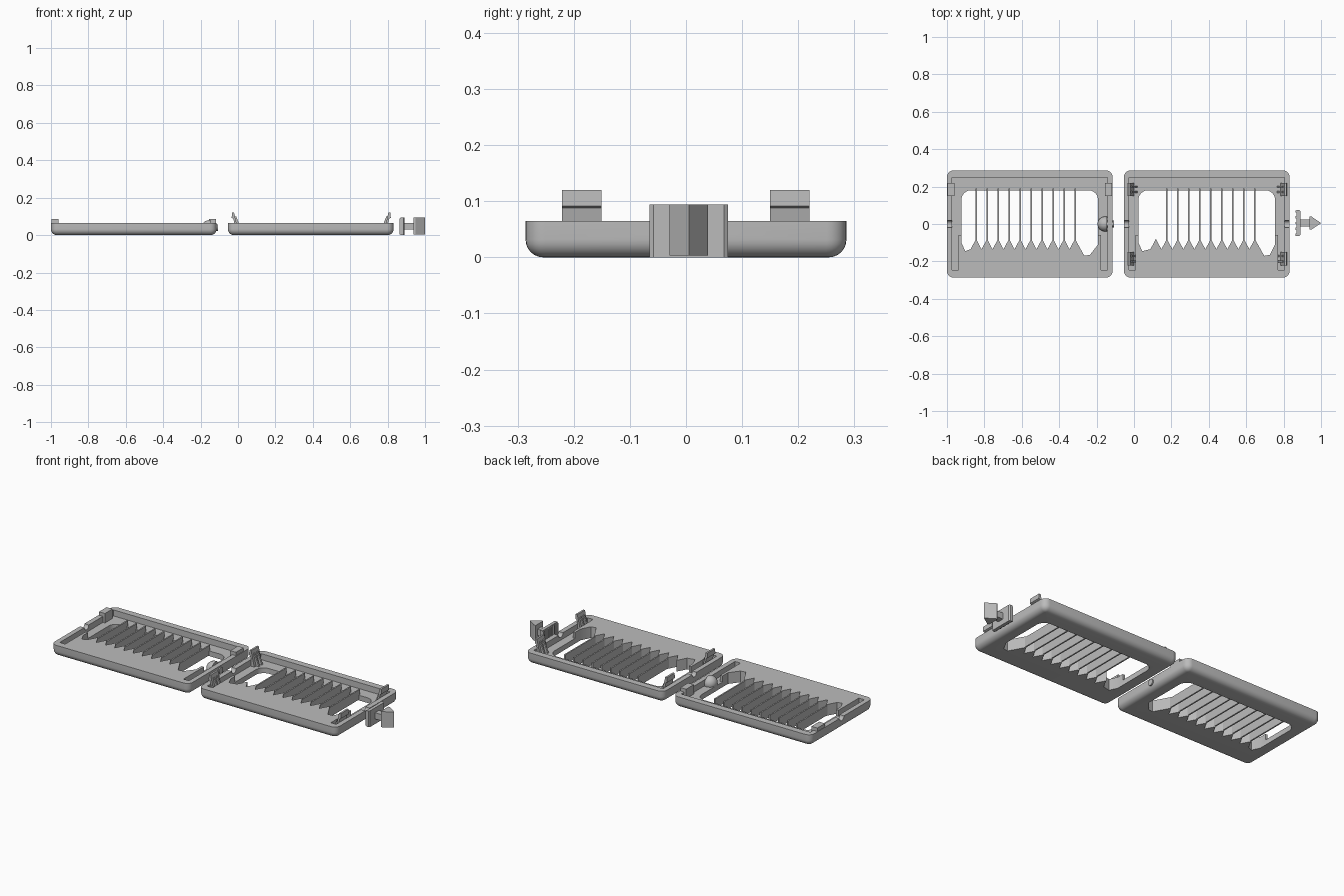
import bpy, bmesh, math
from mathutils import Matrix, Vector

cube = bpy.data.objects.get("Cube")
if cube:
    bpy.data.objects.remove(cube, do_unlink=True)

grey = bpy.data.materials.new("matte grey")
grey.use_nodes = True
grey.diffuse_color = (0.5, 0.5, 0.5, 1)
grey.node_tree.nodes["Principled BSDF"].inputs["Base Color"].default_value = (0.5, 0.5, 0.5, 1)


def finish(name, bm):
    bmesh.ops.recalc_face_normals(bm, faces=bm.faces)
    me = bpy.data.meshes.new(name)
    bm.to_mesh(me)
    bm.free()
    me.materials.append(grey)
    ob = bpy.data.objects.new(name, me)
    bpy.context.collection.objects.link(ob)
    return ob


def prism(name, outline, z0, z1, bottom_round=0.0):
    bm = bmesh.new()
    low = bm.faces.new([bm.verts.new((x, y, z0)) for x, y in outline])
    top = bmesh.ops.extrude_face_region(bm, geom=[low])["geom"]
    bmesh.ops.translate(bm, vec=(0, 0, z1 - z0),
                        verts=[g for g in top if isinstance(g, bmesh.types.BMVert)])
    if bottom_round:
        edges = [e for e in bm.edges if all(abs(v.co.z - z0) < 1e-6 for v in e.verts)]
        bmesh.ops.bevel(bm, geom=edges, offset=bottom_round, segments=6,
                        profile=0.5, affect='EDGES')
    return finish(name, bm)


def box(name, x0, x1, y0, y1, z0, z1):
    return prism(name, [(x0, y0), (x1, y0), (x1, y1), (x0, y1)], z0, z1)


def side_profile(name, points, y0, y1):
    """Extrude an x-z profile along y."""
    ob = prism(name, points, y0, y1)
    ob.data.transform(Matrix(((1, 0, 0, 0), (0, 0, 1, 0), (0, 1, 0, 0), (0, 0, 0, 1))))
    ob.data.flip_normals()
    return ob


def rod(name, x0, x1, z, r):
    bm = bmesh.new()
    bmesh.ops.create_cone(bm, cap_ends=True, segments=20, radius1=r, radius2=r, depth=x1 - x0,
                          matrix=Matrix.Translation(((x0 + x1) / 2, 0, z))
                          @ Matrix.Rotation(math.pi / 2, 4, 'Y'))
    return finish(name, bm)


def arc(cx, cy, r, start, steps=6):
    angles = [math.radians(start + 90 * i / steps) for i in range(steps + 1)]
    return [(cx + r * math.cos(a), cy + r * math.sin(a)) for a in angles]


def smooth(ob):
    ob.data.shade_smooth()
    ob.data.set_sharp_from_angle(angle=math.radians(30))


def cut(ob, cutters):
    for c in cutters:
        c.hide_render = True
        mod = ob.modifiers.new("cut", 'BOOLEAN')
        mod.operation, mod.solver, mod.object = 'DIFFERENCE', 'EXACT', c
    bpy.context.view_layer.update()
    graph = bpy.context.evaluated_depsgraph_get()
    me = bpy.data.meshes.new_from_object(ob.evaluated_get(graph))
    ob.modifiers.clear()
    ob.data = me
    for c in cutters:
        bpy.data.objects.remove(c, do_unlink=True)


W, H, RIM, FLOOR = 0.443, 0.286, 0.065, 0.03
PITCH, TEETH = 0.0588, 10


def half_shell(side, cx, first_tooth, first_fin, notch_sides):
    # Rounded tray
    r = 0.035
    outline = (arc(W - r, H - r, r, 0) + arc(r - W, H - r, r, 90)
               + arc(r - W, r - H, r, 180) + arc(W - r, r - H, r, 270))
    tray = prism(side + "_tray", outline, 0, RIM, 0.032)

    # Recess along the back and down both sides
    rx, bx = 0.415, 0.38
    recess = prism("recess_cutter", [(-rx, 0.248), (-rx, -0.246), (-bx, -0.246), (-bx, -0.06),
                                     (bx, -0.06), (bx, -0.246), (rx, -0.246), (rx, 0.248)],
                   FLOOR, 0.2)

    # Window with toothed front edge
    w, back, cr = 0.365, 0.18, 0.05
    teeth = [first_tooth + i * PITCH for i in range(TEETH)]
    edge = [(-w, -0.1), (-w + 0.02, -0.145)]
    for x in teeth:
        edge += [(x - PITCH / 2, -0.135), (x, -0.08)]
    edge += [(x + 0.05, -0.17), (x + 0.08, -0.165), (w, -0.11)]
    window = prism("window_cutter",
                   edge + arc(w - cr, back - cr, cr, 0) + arc(cr - w, back - cr, cr, 90),
                   -0.1, 0.2)

    # Cable notches in the end walls
    notches = [rod("notch_cutter", s * 0.43 - 0.03, s * 0.43 + 0.03, RIM, 0.02)
               for s in notch_sides]
    cut(tray, [recess, window] + notches)
    smooth(tray)
    parts = [tray]

    # Thin upright fins across the window
    for i, x in enumerate(teeth[first_fin:]):
        parts.append(box(f"{side}_fin_{i + 1}", x - 0.004, x + 0.004, -0.09, 0.19, 0.004, 0.06))
    for ob in parts:
        ob.location.x = cx


half_shell("right", -0.5575, -0.287, 0, [-1])
half_shell("left", 0.389, -0.272, 1, [-1, 1])

# Catch tabs on the right shell
for name, x0, x1 in (("outer", -0.998, -0.96), ("inner", -0.155, -0.118)):
    box(name + "_catch_tab", x0, x1, 0.15, 0.22, FLOOR - 0.005, 0.085)

# Domed stop and pin on the right shell
bm = bmesh.new()
bmesh.ops.create_uvsphere(bm, u_segments=24, v_segments=12, radius=0.04,
                          matrix=Matrix.Translation((-0.155, 0, 0.04)))
bmesh.ops.bisect_plane(bm, geom=bm.verts[:] + bm.edges[:] + bm.faces[:],
                       plane_co=Vector((-0.145, 0, 0)), plane_no=Vector((1, 0, 0)),
                       clear_outer=True)
bmesh.ops.holes_fill(bm, edges=[e for e in bm.edges if e.is_boundary])
smooth(finish("domed_stop", bm))
smooth(rod("stop_pin", -0.15, -0.108, 0.04, 0.018))

# Snap hooks with barb and two gussets at each corner of the left shell
for end, base, s in (("inner", -0.012, -1), ("outer", 0.795, 1)):
    for where, y in (("front", -0.186), ("back", 0.185)):
        hook = [(-0.014, 0.02), (0.008, 0.02), (0.008, 0.065), (0.013, 0.088),
                (0.022, 0.092), (0.02, 0.12), (0.009, 0.12)]
        side_profile(f"{end}_{where}_hook", [(base + s * x, z) for x, z in hook],
                     y - 0.035, y + 0.035)
        rib = [(-0.034, 0.02), (-0.008, 0.02), (0.006, 0.1), (-0.002, 0.1)]
        for k in (-1, 1):
            side_profile(f"{end}_{where}_gusset", [(base + s * x, z) for x, z in rib],
                         y + k * 0.014 - 0.005, y + k * 0.014 + 0.005)

# Loose plug: comb plate, stem and arrow head
c = 0.005
prism("plug_plate", [(0.87, c - 0.07), (0.884, c - 0.07), (0.889, c - 0.063),
                     (0.889, c + 0.063), (0.884, c + 0.07), (0.87, c + 0.07)], 0, 0.094)
for i in range(5):
    y = c + (i - 2) * 0.031
    box(f"plug_comb_{i + 1}", 0.863, 0.872, y - 0.006, y + 0.006, 0.004, 0.09)
box("plug_stem", 0.885, 0.945, c - 0.018, c + 0.018, 0.03, 0.066)
prism("plug_head", [(0.938, c - 0.034), (0.95, c - 0.034), (1.0, c),
                    (0.95, c + 0.034), (0.938, c + 0.034)], 0.003, 0.094)
